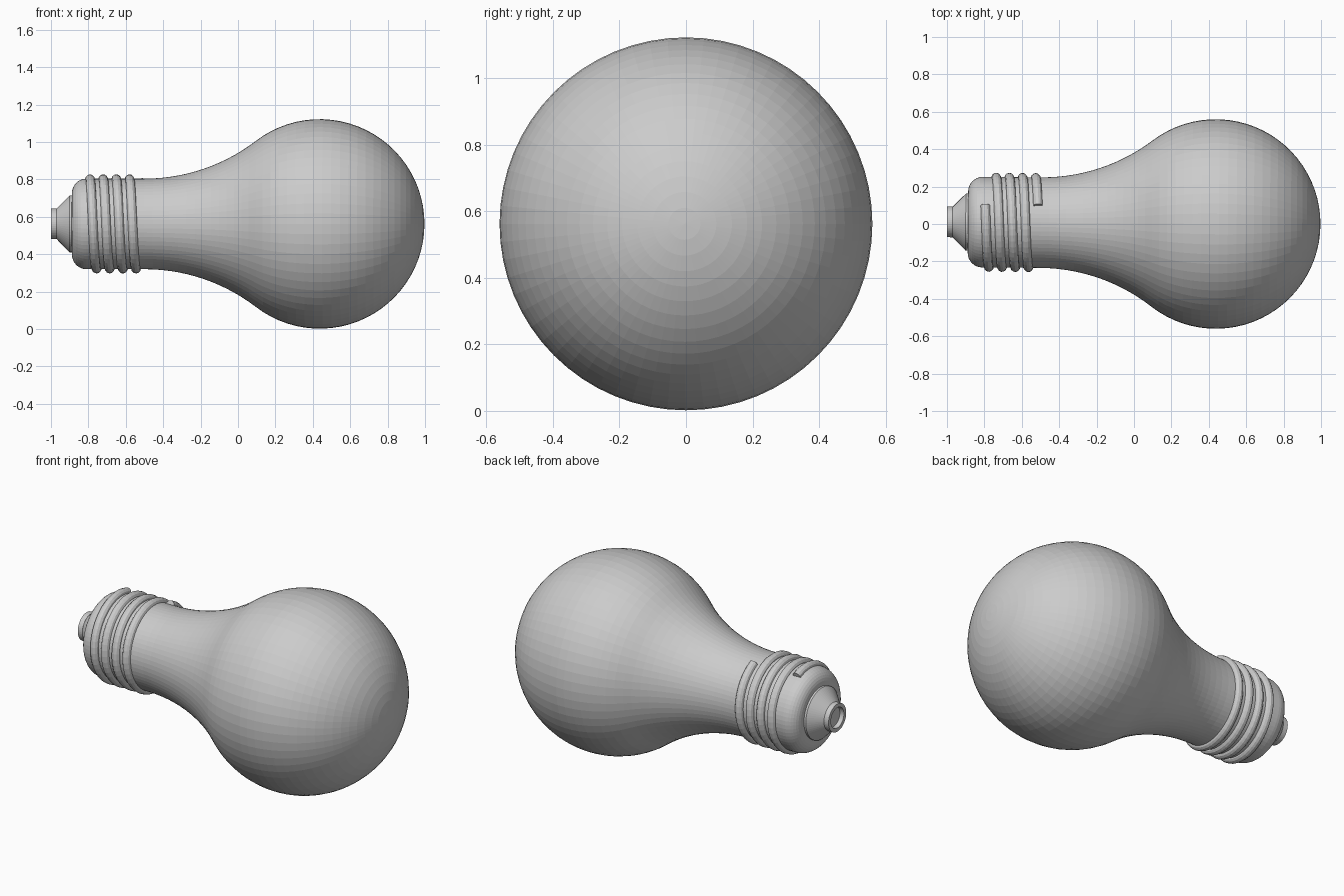
import bpy, bmesh, math
from mathutils import Matrix, Vector

if "Cube" in bpy.data.objects:
    bpy.data.objects.remove(bpy.data.objects["Cube"])

AXIS_Z = 0.562
BULB_X, BULB_R = 0.437, 0.56
NECK_X, NECK_R = -0.5, 0.242
# bulb axis lies along x, turned very slightly about the globe centre
PLACE = (Matrix.Translation((BULB_X, 0, AXIS_Z))
         @ Matrix.Rotation(math.radians(-0.45), 4, 'Z')
         @ Matrix.Translation((-BULB_X, 0, 0)))


def lathe(name, profile, sides=64):
    """Spin (x, radius) points about the x axis."""
    bm = bmesh.new()
    verts = [bm.verts.new((x, 0, r)) for x, r in profile]
    edges = [bm.edges.new(p) for p in zip(verts, verts[1:])]
    bmesh.ops.spin(bm, geom=verts + edges, cent=(0, 0, 0), axis=(1, 0, 0),
                   angle=math.tau, steps=sides)
    bmesh.ops.remove_doubles(bm, verts=bm.verts, dist=1e-5)
    bmesh.ops.recalc_face_normals(bm, faces=bm.faces)
    bm.transform(PLACE)
    mesh = bpy.data.meshes.new(name)
    bm.to_mesh(mesh)
    bm.free()
    obj = bpy.data.objects.new(name, mesh)
    bpy.context.collection.objects.link(obj)
    return obj


def arc(cx, cr, radius, start, end, steps):
    return [(cx + radius * math.cos(a), cr + radius * math.sin(a))
            for a in (start + (end - start) * i / steps for i in range(steps + 1))]


# glass: concave neck arc tangent to a round globe
d = BULB_X - NECK_X
flare = (d * d + NECK_R ** 2 - BULB_R ** 2) / (2 * (BULB_R - NECK_R))
tangent = math.atan2(NECK_R + flare, -d)
neck = arc(NECK_X, NECK_R + flare, flare, -math.pi / 2, tangent - math.pi, 14)
globe = arc(BULB_X, 0, BULB_R, tangent, 0, 26)
globe[-1] = (BULB_X + BULB_R, 0)
lathe("glass_bulb", neck + globe[1:])

# screw base: plain cylinder with a rounded shoulder
shoulder = arc(-0.81, NECK_R - 0.078, 0.078, math.pi, math.pi / 2, 8)
lathe("screw_base", [(-0.888, 0)] + shoulder + [(NECK_X, NECK_R)])

# insulator cone and hollow contact ring at the tip
lathe("insulator_cone", [(-0.885, 0), (-0.885, 0.152), (-0.9, 0.152),
                         (-0.972, 0.079), (-0.972, 0)])
lathe("contact_tip", [(-0.97, 0), (-0.97, 0.082), (-1.0, 0.082),
                      (-1.0, 0.06), (-0.975, 0.058), (-0.975, 0)], 48)

# screw thread: four turns of round wire
TURNS, STEPS, R = 4, 48, 0.24
curve = bpy.data.curves.new("screw_thread", 'CURVE')
curve.dimensions = '3D'
curve.bevel_depth = 0.025
curve.bevel_resolution = 4
curve.use_fill_caps = True
spline = curve.splines.new('POLY')
spline.points.add(TURNS * STEPS)
for i, p in enumerate(spline.points):
    t = i / STEPS
    a = math.radians(68) + math.tau * t
    v = PLACE @ Vector((-0.796 + 0.0705 * t, R * math.cos(a), R * math.sin(a)))
    p.co = (*v, 1)
spline.use_smooth = False
thread = bpy.data.objects.new("screw_thread", curve)
bpy.context.collection.objects.link(thread)
